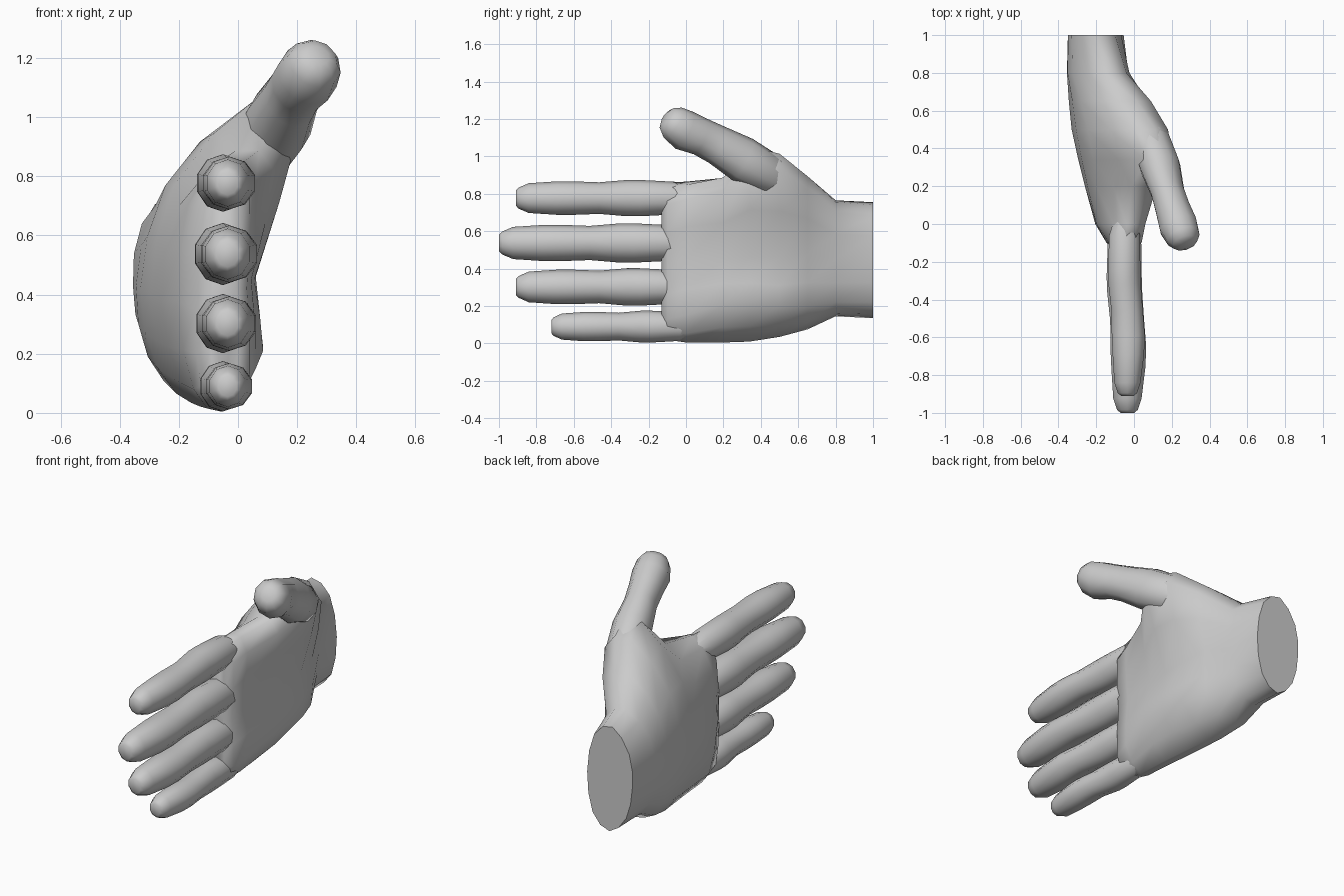
import bpy, bmesh, math
from mathutils import Vector

if "Cube" in bpy.data.objects:
    bpy.data.objects.remove(bpy.data.objects["Cube"])

skin = bpy.data.materials.new("plain_grey")
skin.diffuse_color = (0.6, 0.6, 0.6, 1)
skin.use_nodes = True
skin.node_tree.nodes["Principled BSDF"].inputs["Base Color"].default_value = skin.diffuse_color


def loft(name, rings):
    """Skin a list of equal-length point rings and cap both ends."""
    bm = bmesh.new()
    vs = [[bm.verts.new(p) for p in r] for r in rings]
    n = len(vs[0])
    for a, b in zip(vs, vs[1:]):
        for i in range(n):
            j = (i + 1) % n
            bm.faces.new((a[i], a[j], b[j], b[i]))
    bm.faces.new(vs[0])
    bm.faces.new(vs[-1][::-1])
    bmesh.ops.recalc_face_normals(bm, faces=bm.faces)
    me = bpy.data.meshes.new(name)
    bm.to_mesh(me)
    bm.free()
    me.materials.append(skin)
    ob = bpy.data.objects.new(name, me)
    bpy.context.collection.objects.link(ob)
    bpy.ops.object.select_all(action='DESELECT')
    ob.select_set(True)
    bpy.context.view_layer.objects.active = ob
    bpy.ops.object.shade_smooth_by_angle(angle=math.radians(60))
    return ob


def round_out(pts):
    """Double a closed ring with smooth in-between points."""
    n, out = len(pts), []
    for i in range(n):
        a, b, c, d = (Vector(pts[(i + k) % n]) for k in (-1, 0, 1, 2))
        out += [b, (9 * (b + c) - a - d) / 16]
    return out


# Palm and wrist: sections (x, z) from bottom edge, over the back, to the palm side
sections = {
    1.00: [(-.20, .135), (-.31, .24), (-.35, .43), (-.33, .62), (-.22, .755), (-.10, .68), (-.055, .45), (-.09, .22)],
    0.80: [(-.20, .145), (-.32, .25), (-.355, .43), (-.325, .64), (-.17, .765), (-.04, .70), (-.03, .45), (-.07, .22)],
    0.65: [(-.18, .075), (-.305, .19), (-.345, .43), (-.28, .70), (-.09, .89), (.09, .83), (.03, .48), (.02, .20)],
    0.50: [(-.13, .035), (-.27, .15), (-.33, .42), (-.245, .77), (.00, 1.01), (.18, .93), (.06, .46), (.07, .20)],
    0.34: [(-.08, .01), (-.225, .12), (-.295, .40), (-.215, .77), (.06, 1.06), (.205, .95), (.06, .46), (.085, .22)],
    0.20: [(-.06, .005), (-.19, .10), (-.26, .38), (-.20, .70), (-.01, .885), (.12, .82), (.055, .45), (.085, .21)],
    0.00: [(-.05, .005), (-.15, .08), (-.205, .38), (-.17, .70), (-.04, .865), (.06, .77), (.045, .45), (.06, .15)],
    -.10: [(-.045, .02), (-.125, .09), (-.145, .35), (-.13, .70), (-.04, .86), (.04, .74), (.03, .42), (.04, .13)],
}
palm = [[(p.x, y, p.y) for p in round_out(s)] for y, s in sections.items()]
# narrowed edge between the finger roots
palm.append([(-.045 + (x + .045) * .5, -.13, .44 + (z - .44) * .88) for x, y, z in palm[-1]])
loft("palm", palm)

# Fingers: fraction along length, x centre, x radius, z radius
profile = [(0, -.05, .04, .04), (.14, -.05, .088, .09), (.33, -.052, .093, .1),
           (.40, -.05, .093, .1), (.55, -.036, .09, .087), (.68, -.03, .095, .092),
           (.78, -.03, .09, .092), (.93, -.035, .075, .082), (.985, -.035, .055, .058),
           (1, -.035, .036, .042)]
fingers = [("index_finger", .777, -.91, .97), ("middle_finger", .537, -1.0, 1.05),
           ("ring_finger", .302, -.91, 1.0), ("little_finger", .09, -.72, .85)]
for name, z, tip, size in fingers:
    rings = []
    for t, x, rx, rz in profile:
        y = .08 + (tip - .08) * t
        rings.append([(x + rx * size * math.cos(a), y, z + rz * size * math.sin(a))
                      for a in (math.tau * (k + .5) / 10 for k in range(10))])
    loft(name, rings)

# Thumb: centre, width radius, height radius; its root is buried in the palm
spine = [((.04, .56, .84), .04, .04), ((.085, .45, .90), .105, .115), ((.14, .30, .985), .108, .125),
         ((.178, .17, 1.06), .09, .108), ((.205, .08, 1.105), .095, .102),
         ((.235, -.01, 1.14), .105, .11), ((.26, -.07, 1.18), .092, .095),
         ((.27, -.10, 1.20), .068, .07), ((.275, -.112, 1.208), .035, .035)]
rings = []
for i, (c, rw, rh) in enumerate(spine):
    d = (Vector(spine[min(i + 1, 8)][0]) - Vector(spine[max(i - 1, 0)][0])).normalized()
    side = d.cross(Vector((-.25, 0, 1))).normalized()
    up = side.cross(d)
    rings.append([Vector(c) + side * rw * math.cos(a) + up * rh * math.sin(a)
                  for a in (math.tau * k / 10 for k in range(10))])
loft("thumb", rings)
